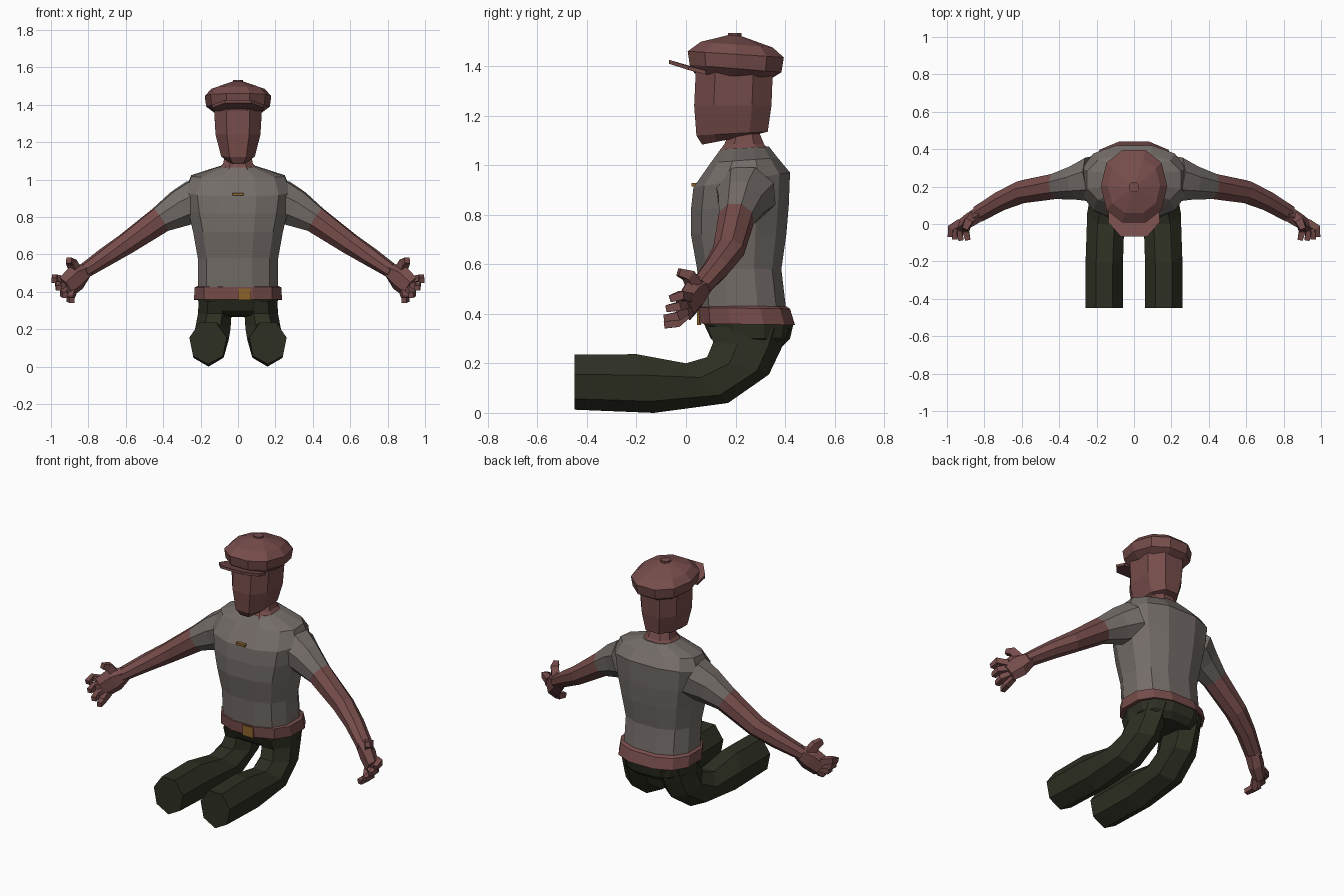
import bpy, bmesh, math
from mathutils import Vector


def material(name, rgb):
    m = bpy.data.materials.new(name)
    m.diffuse_color = (*rgb, 1)
    return m


BROWN = material("red brown", (0.18, 0.073, 0.069))
GREY = material("shirt grey", (0.175, 0.152, 0.14))
GREEN = material("dark olive", (0.027, 0.029, 0.016))
GOLD = material("dull gold", (0.26, 0.127, 0.025))


def loft(name, rings, mats, mat_rule=None, mirror=False):
    """Skin a list of point rings into a capped, flat-shaded body."""
    bm = bmesh.new()
    loops = [[bm.verts.new(p) for p in r] for r in rings]
    n = len(loops[0])
    for i, (a, b) in enumerate(zip(loops, loops[1:])):
        for k in range(n):
            f = bm.faces.new((a[k], a[(k + 1) % n], b[(k + 1) % n], b[k]))
            f.material_index = mat_rule(i) if mat_rule else 0
    bm.faces.new(loops[0])
    bm.faces.new(loops[-1]).material_index = mat_rule(len(rings)) if mat_rule else 0
    bmesh.ops.recalc_face_normals(bm, faces=bm.faces)
    me = bpy.data.meshes.new(name)
    bm.to_mesh(me)
    bm.free()
    ob = bpy.data.objects.new(name, me)
    bpy.context.collection.objects.link(ob)
    for m in mats:
        me.materials.append(m)
    if mirror:
        ob.modifiers.new("mirror", "MIRROR")
    return ob


def ring(y0, z0, y1, z1, rx, cx=0, n=12, p=0.8, turn=0.5):
    """Rounded section running from (y0, z0) to (y1, z1), half width rx."""
    pts = []
    for k in range(n):
        a = -math.pi / 2 + (k + turn) * math.tau / n
        c, s = math.cos(a), math.sin(a)
        pts.append((math.copysign(abs(c) ** p, c), math.copysign(abs(s) ** p, s)))
    mx = max(q[0] for q in pts)
    lo, hi = min(q[1] for q in pts), max(q[1] for q in pts)
    out = []
    for x, y in pts:
        t = (y - lo) / (hi - lo)
        out.append((cx + rx * x / mx, y0 + (y1 - y0) * t, z0 + (z1 - z0) * t))
    return out


def tube(path, radii, n=8):
    """Rings square to a path; radii are (sideways, upright)."""
    pts = [Vector(p) for p in path]
    rings = []
    for i, c in enumerate(pts):
        t = (pts[min(i + 1, len(pts) - 1)] - pts[max(i - 1, 0)]).normalized()
        side = t.cross(Vector((0, 0, 1))).normalized()
        up = side.cross(t)
        w, h = radii[i]
        k = 1 / math.cos(math.pi / n)
        rings.append([c + k * (side * w * math.cos(a) + up * h * math.sin(a))
                      for a in [(j + 0.5) * math.tau / n for j in range(n)]])
    return rings


def box(name, lo, hi, mat):
    rings = [[(lo[0], lo[1], z), (hi[0], lo[1], z), (hi[0], hi[1], z), (lo[0], hi[1], z)]
             for z in (lo[2], hi[2])]
    return loft(name, rings, [mat])


# Shirt body
loft("shirt", [
    ring(0.055, 0.41, 0.405, 0.41, 0.215),
    ring(0.045, 0.58, 0.385, 0.58, 0.215),
    ring(0.02, 0.72, 0.405, 0.72, 0.24),
    ring(0.02, 0.82, 0.415, 0.84, 0.265),
    ring(0.03, 0.91, 0.42, 0.97, 0.28),
    ring(0.10, 1.01, 0.37, 1.03, 0.25),
    ring(0.14, 1.065, 0.335, 1.075, 0.10),
], [GREY])

# Arms with short sleeves
loft("arm", tube(
    [(0.22, 0.24, 0.885), (0.31, 0.222, 0.845), (0.415, 0.203, 0.785),
     (0.60, 0.172, 0.655), (0.71, 0.125, 0.585), (0.83, 0.055, 0.505)],
    [(0.12, 0.115), (0.09, 0.098), (0.068, 0.07), (0.06, 0.055), (0.052, 0.047), (0.045, 0.036)]),
    [GREY, BROWN], lambda i: 0 if i < 2 else 1, mirror=True)

# Hands: palm, fingers and thumb
loft("palm", tube([(0.81, 0.065, 0.515), (0.865, 0.03, 0.475), (0.92, -0.005, 0.425)],
                  [(0.04, 0.036), (0.038, 0.062), (0.03, 0.056)], 6), [BROWN], mirror=True)
fingers = [
    [(0.93, 0.01, 0.465), (0.98, -0.02, 0.475), (0.982, -0.065, 0.46)],
    [(0.92, 0.0, 0.44), (0.962, -0.03, 0.43), (0.958, -0.08, 0.42)],
    [(0.905, -0.005, 0.415), (0.935, -0.035, 0.39), (0.925, -0.087, 0.382)],
    [(0.885, 0.0, 0.40), (0.90, -0.035, 0.362), (0.888, -0.085, 0.355)],
]
for i, path in enumerate(fingers):
    loft(f"finger_{i + 1}", tube(path, [(0.018, 0.018), (0.017, 0.017), (0.014, 0.014)], 4),
         [BROWN], mirror=True)
loft("thumb", tube([(0.86, 0.04, 0.50), (0.89, 0.01, 0.555), (0.905, -0.03, 0.568)],
                   [(0.024, 0.026), (0.022, 0.022), (0.015, 0.015)], 4), [BROWN], mirror=True)

# Belt, buckle and chest pin
loft("belt", [
    ring(0.055, 0.36, 0.44, 0.355, 0.235),
    ring(0.052, 0.425, 0.42, 0.42, 0.232),
    ring(0.065, 0.432, 0.405, 0.43, 0.215),
], [BROWN])
box("buckle", (0.0, 0.045, 0.355), (0.07, 0.06, 0.418), GOLD)
box("chest_pin", (-0.03, 0.022, 0.914), (0.03, 0.05, 0.928), GOLD)

# Trousers: hips and bent thighs
loft("hips", [
    ring(0.14, 0.27, 0.385, 0.265, 0.17),
    ring(0.10, 0.30, 0.42, 0.30, 0.205),
    ring(0.065, 0.375, 0.435, 0.365, 0.215),
], [GREEN])
leg = dict(n=7, p=1, turn=0)
loft("leg", [
    ring(-0.45, 0.013, -0.45, 0.235, 0.10, 0.16, **leg),
    ring(-0.13, 0.0, -0.20, 0.237, 0.10, 0.158, **leg),
    ring(0.17, 0.04, 0.0, 0.20, 0.10, 0.15, **leg),
    ring(0.335, 0.155, 0.085, 0.225, 0.095, 0.135, **leg),
    ring(0.385, 0.26, 0.11, 0.285, 0.09, 0.125, **leg),
    ring(0.42, 0.34, 0.085, 0.35, 0.09, 0.12, **leg),
], [GREEN], mirror=True)

# Neck and head
loft("neck", [
    ring(0.13, 1.05, 0.34, 1.06, 0.105, n=8),
    ring(0.155, 1.085, 0.315, 1.085, 0.08, n=8),
    ring(0.19, 1.17, 0.28, 1.17, 0.06, n=8),
], [BROWN])
loft("head", [
    ring(0.065, 1.083, 0.31, 1.13, 0.055, n=8),
    ring(0.042, 1.12, 0.33, 1.135, 0.09, n=8),
    ring(0.033, 1.24, 0.345, 1.24, 0.12, n=8),
    ring(0.04, 1.39, 0.35, 1.37, 0.128, n=8),
], [BROWN])

# Flat cap: crown, button and brim
cap = dict(n=10, p=0.9)
loft("cap_crown", [
    ring(0.035, 1.37, 0.345, 1.35, 0.13, **cap),
    ring(0.015, 1.405, 0.385, 1.375, 0.17, **cap),
    ring(0.007, 1.46, 0.395, 1.435, 0.178, **cap),
    ring(0.06, 1.498, 0.35, 1.475, 0.14, **cap),
    ring(0.17, 1.525, 0.22, 1.522, 0.03, **cap),
], [BROWN])
loft("cap_button", [ring(0.17, z, 0.225, z, 0.028, n=8, p=1) for z in (1.51, 1.533)], [BROWN])
outline = [(-0.135, 0.08, 1.37), (-0.138, 0.01, 1.388), (-0.07, -0.068, 1.413),
           (0.07, -0.068, 1.413), (0.138, 0.01, 1.388), (0.135, 0.08, 1.37)]
loft("cap_brim", [[(x, y, z + d) for x, y, z in outline] for d in (-0.004, 0.012)], [BROWN])
